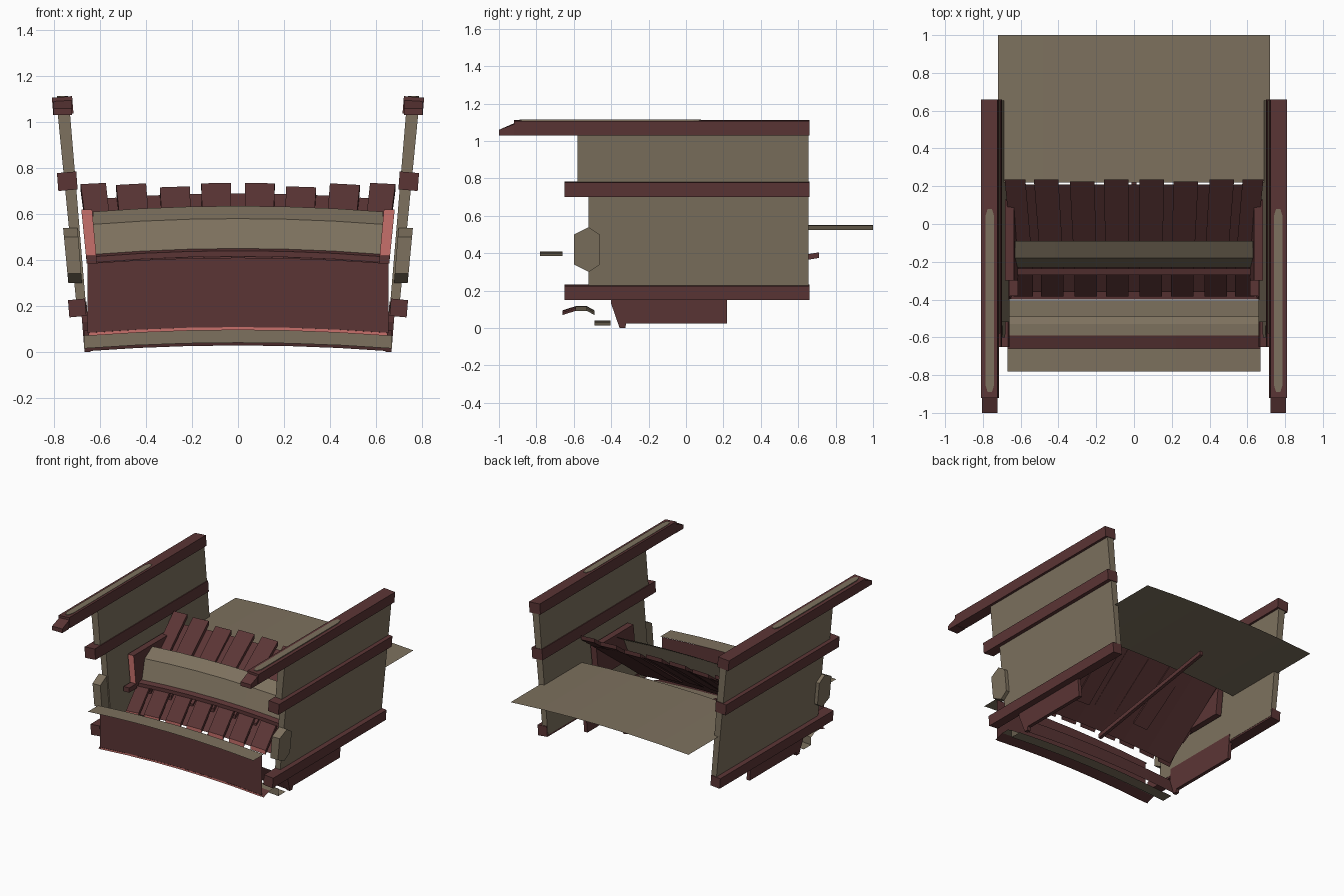
import bpy, bmesh

if "Cube" in bpy.data.objects:
    bpy.data.objects.remove(bpy.data.objects["Cube"])

def material(name, rgb):
    m = bpy.data.materials.new(name)
    m.diffuse_color = (*rgb, 1)
    m.use_nodes = True
    m.node_tree.nodes["Principled BSDF"].inputs["Base Color"].default_value = m.diffuse_color
    return m

TAN = material("weathered_tan", (0.205, 0.165, 0.112))
BROWN = material("red_brown", (0.105, 0.036, 0.036))
PINK = material("faded_pink", (0.57, 0.16, 0.145))
HALF = 0.65          # usual half width of the cross pieces
RISE = 0.025         # camber of the cross pieces

def mesh_object(name, verts, faces, mats, rule=None):
    bm = bmesh.new()
    vs = [bm.verts.new(v) for v in verts]
    for f in faces:
        bm.faces.new([vs[i] for i in f])
    bmesh.ops.recalc_face_normals(bm, faces=bm.faces)
    if rule:
        for f in bm.faces:
            f.material_index = rule(f)
    me = bpy.data.meshes.new(name)
    bm.to_mesh(me)
    bm.free()
    for m in mats:
        me.materials.append(m)
    ob = bpy.data.objects.new(name, me)
    bpy.context.collection.objects.link(ob)
    return ob

def prism(name, a, b, mats, rule=None):
    """Solid between two matching outlines."""
    n = len(a)
    faces = [tuple(range(n)), tuple(range(n, 2 * n))]
    faces += [(i, (i + 1) % n, n + (i + 1) % n, n + i) for i in range(n)]
    return mesh_object(name, a + b, faces, mats, rule)

def along_y(name, xz, y0, y1, mats, rule=None):
    return prism(name, [(x, y0, z) for x, z in xz], [(x, y1, z) for x, z in xz], mats, rule)

def camber(x, w=HALF):
    return RISE * max(0, 1 - (x / w) ** 2)

def sheet(name, profile, w, mats, rule=None, segs=6):
    """Thin cambered sheet: a y-z profile swept across x."""
    n = len(profile)
    xs = [-w + 2 * w * i / segs for i in range(segs + 1)]
    verts = [(x, y, z + camber(x, w)) for x in xs for y, z in profile]
    faces = [(i * n + j, i * n + j + 1, (i + 1) * n + j + 1, (i + 1) * n + j)
             for i in range(segs) for j in range(n - 1)]
    ob = mesh_object(name, verts, faces, mats, rule)
    # keep the visible side of horizontal sheets upward
    if sum(p.normal.z * p.area for p in ob.data.polygons) < -0.01:
        ob.data.flip_normals()
    return ob

# side walls, rails and fittings, mirrored left and right
def inner(z):
    return 0.645 + 0.083 * z

def outer(z):
    return 0.683 + 0.098 * z

for s, side in ((1, "right"), (-1, "left")):
    def wall(name, z0, z1, y0, y1):
        along_y(name, [(s * inner(z0), z0), (s * outer(z0), z0),
                       (s * outer(z1), z1), (s * inner(z1), z1)], y0, y1, [TAN])

    wall(side + "_lower_wall", 0.17, 0.74, -0.52, 0.655)
    wall(side + "_upper_wall", 0.74, 1.06, -0.58, 0.655)

    def rail_outline(x0, x1, z0, z1):
        return [(s * x0, z0 + 0.007), (s * (x1 - 0.006), z0), (s * x1, z1 - 0.007), (s * (x0 + 0.006), z1)]

    along_y(side + "_bottom_rail", rail_outline(0.66, 0.74, 0.15, 0.232), -0.65, 0.66, [BROWN])
    along_y(side + "_middle_rail", rail_outline(0.698, 0.788, 0.70, 0.785), -0.65, 0.66, [BROWN])
    along_y(side + "_top_rail", rail_outline(0.716, 0.81, 1.03, 1.113), -0.92, 0.66, [BROWN])

    # sloped nose on the top rail
    tip = [(s * 0.722, 1.03), (s * 0.804, 1.03), (s * 0.804, 1.09), (s * 0.722, 1.095)]
    prism(side + "_rail_nose", [(x, -0.92, z) for x, z in tip],
          [(x, -1.0, min(z, 1.06)) for x, z in tip], [BROWN])

    # worn inlay on the rail top
    inlay = [(0.74, -0.85), (0.752, -0.89), (0.775, -0.89), (0.787, -0.85),
             (0.787, 0.04), (0.775, 0.08), (0.752, 0.08), (0.74, 0.04)]
    prism(side + "_rail_inlay",
          [(s * x, y, 1.105) for x, y in inlay],
          [(s * x, y, 1.114) for x, y in inlay], [TAN])

    # six-sided lantern block at the front of the wall
    hexa = [(-0.6, 0.50), (-0.6, 0.34), (-0.52, 0.30), (-0.46, 0.34), (-0.46, 0.50), (-0.52, 0.54)]
    prism(side + "_lantern_block",
          [(s * (0.655 + 0.08 * z), y, z) for y, z in hexa],
          [(s * (0.71 + 0.095 * z), y, z) for y, z in hexa], [TAN])

    # keel board under the wall
    keel = [(-0.40, 0.22), (-0.40, 0.13), (-0.355, 0.0), (-0.325, 0.0), (-0.32, 0.025), (0.22, 0.025), (0.22, 0.22)]
    prism(side + "_keel_board",
          [(s * (0.642 + 0.08 * z), y, z) for y, z in keel],
          [(s * (0.668 + 0.08 * z), y, z) for y, z in keel], [BROWN])

    # cheek board with a painted front end
    along_y(side + "_cheek_board", [(s * 0.615, 0.40), (s * 0.66, 0.40), (s * 0.682, 0.62), (s * 0.635, 0.62)],
            -0.30, 0.13, [BROWN, PINK], lambda f: 1 if f.normal.y < -0.9 else 0)
    along_y(side + "_cheek_foot", [(s * 0.615, 0.385), (s * 0.66, 0.385), (s * 0.66, 0.42), (s * 0.615, 0.42)],
            -0.38, -0.29, [BROWN])

# cambered cross sheets
sheet("rear_deck", [(0.22, 0.525), (1.0, 0.525)], 0.72, [TAN])
sheet("front_ledge", [(-0.78, 0.385), (-0.66, 0.385)], 0.67, [TAN])
sheet("front_panel", [(-0.66, 0.385), (-0.66, 0.083)], 0.655, [BROWN])
sheet("front_panel_trim", [(-0.661, 0.083), (-0.661, 0.07)], 0.65, [PINK])
sheet("front_step", [(-0.66, 0.07), (-0.59, 0.092), (-0.53, 0.092), (-0.49, 0.07), (-0.49, 0.015), (-0.405, 0.015)],
      0.67, [TAN, BROWN], lambda f: 1 if f.calc_center_median().y < -0.59 else 0)
sheet("lower_front_board", [(-0.40, 0.13), (-0.35, 0.003)], 0.66, [BROWN])
sheet("upper_rail_board", [(-0.09, 0.61), (-0.18, 0.555), (-0.23, 0.42)], 0.63, [TAN])
sheet("cross_beam_top", [(-0.235, 0.425), (-0.27, 0.415), (-0.27, 0.39)], 0.62, [BROWN])

# sloping planked ramp
def slope_plank(name, x0, x1, top, bottom, thick, narrow=0.93, mats=(BROWN,), rule=None):
    def ring(lift):
        return [(x * k, y, z + lift + camber(x)) for x, k, (y, z) in
                ((x0, 1, top), (x1, 1, top), (x1, narrow, bottom), (x0, narrow, bottom))]
    return prism(name, ring(0), ring(-thick), list(mats), rule)

sheet("ramp_backing", [(0.21, 0.665), (-0.10, 0.43), (-0.36, 0.23)], 0.62, [BROWN])
centres = (0.095, 0.275, 0.465, 0.63)
for s, side in ((1, "right"), (-1, "left")):
    for i, c in enumerate(centres):
        w = 0.065 if i < 3 else 0.055
        lift = (0.0, -0.012, 0.008, 0.02)[i]
        slope_plank(f"{side}_ramp_plank_{i}", s * (c - w), s * (c + w),
                    (0.235 - 0.01 * (i == 1), 0.71 + lift), (-0.24, 0.35 + lift), 0.03)
        # short front planks with painted lower ends
        slope_plank(f"{side}_front_plank_{i}", s * (c - w) * 0.93, s * (c + w) * 0.93,
                    (-0.24, 0.415), (-0.385, 0.25), 0.03, 1.0, (BROWN, PINK),
                    lambda f: 1 if f.normal.y < -0.9 else 0)

# centre pole under the ramp
pole = [(-0.012, -0.015), (0.012, -0.015), (0.012, 0.015), (-0.012, 0.015)]
prism("centre_pole", [(x, -0.36, 0.21 + z) for x, z in pole],
      [(x, 0.71, 0.39 + z) for x, z in pole], [BROWN])
